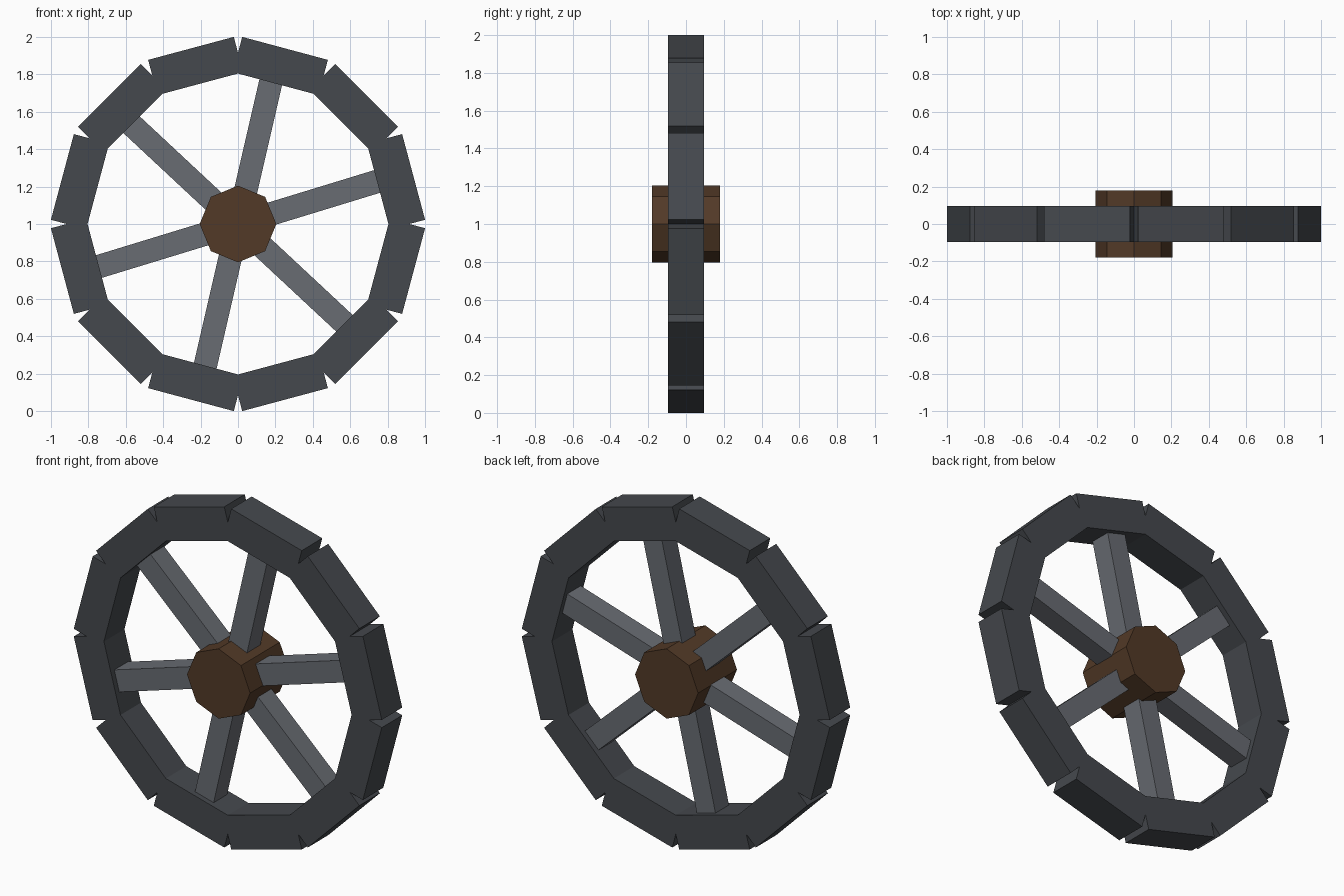
import bpy
from math import radians, cos, sin, pi
from mathutils import Matrix

if "Cube" in bpy.data.objects:
    bpy.data.objects.remove(bpy.data.objects["Cube"])

CENTRE = Matrix.Translation((0, 0, 1))


def material(name, rgb):
    m = bpy.data.materials.new(name)
    m.diffuse_color = (*rgb, 1)
    m.use_nodes = True
    m.node_tree.nodes["Principled BSDF"].inputs["Base Color"].default_value = m.diffuse_color
    return m


def radial_box(name, angle, inner, outer, depth, width, mat):
    """Box reaching from inner to outer radius at an angle in the XZ plane."""
    bpy.ops.mesh.primitive_cube_add(size=1)
    ob = bpy.context.object
    ob.name = name
    ob.matrix_world = (CENTRE @ Matrix.Rotation(-radians(angle), 4, 'Y')
                       @ Matrix.Translation(((inner + outer) / 2, 0, 0))
                       @ Matrix.Diagonal((outer - inner, depth, width, 1)))
    ob.data.materials.append(mat)
    return ob


iron = material("dark_iron", (0.06, 0.066, 0.075))
steel = material("spoke_grey", (0.14, 0.15, 0.17))
wood = material("brown_wood", (0.085, 0.042, 0.02))

# Rim: twelve straight blocks whose inner corners overlap
for i in range(12):
    radial_box(f"rim_block_{i + 1}", 15 + 30 * i, 0.777, 0.972, 0.19, 0.474, iron)

# Six square spokes, running from inside the hub into the rim
for i in range(6):
    radial_box(f"spoke_{i + 1}", 17 + 60 * i, 0.1, 0.82, 0.125, 0.125, steel)

# Octagonal hub with corners on the axes
bpy.ops.mesh.primitive_cylinder_add(vertices=8, radius=0.205, depth=0.36,
                                    location=(0, 0, 1), rotation=(pi / 2, 0, 0))
hub = bpy.context.object
hub.name = "hub"
hub.data.materials.append(wood)
